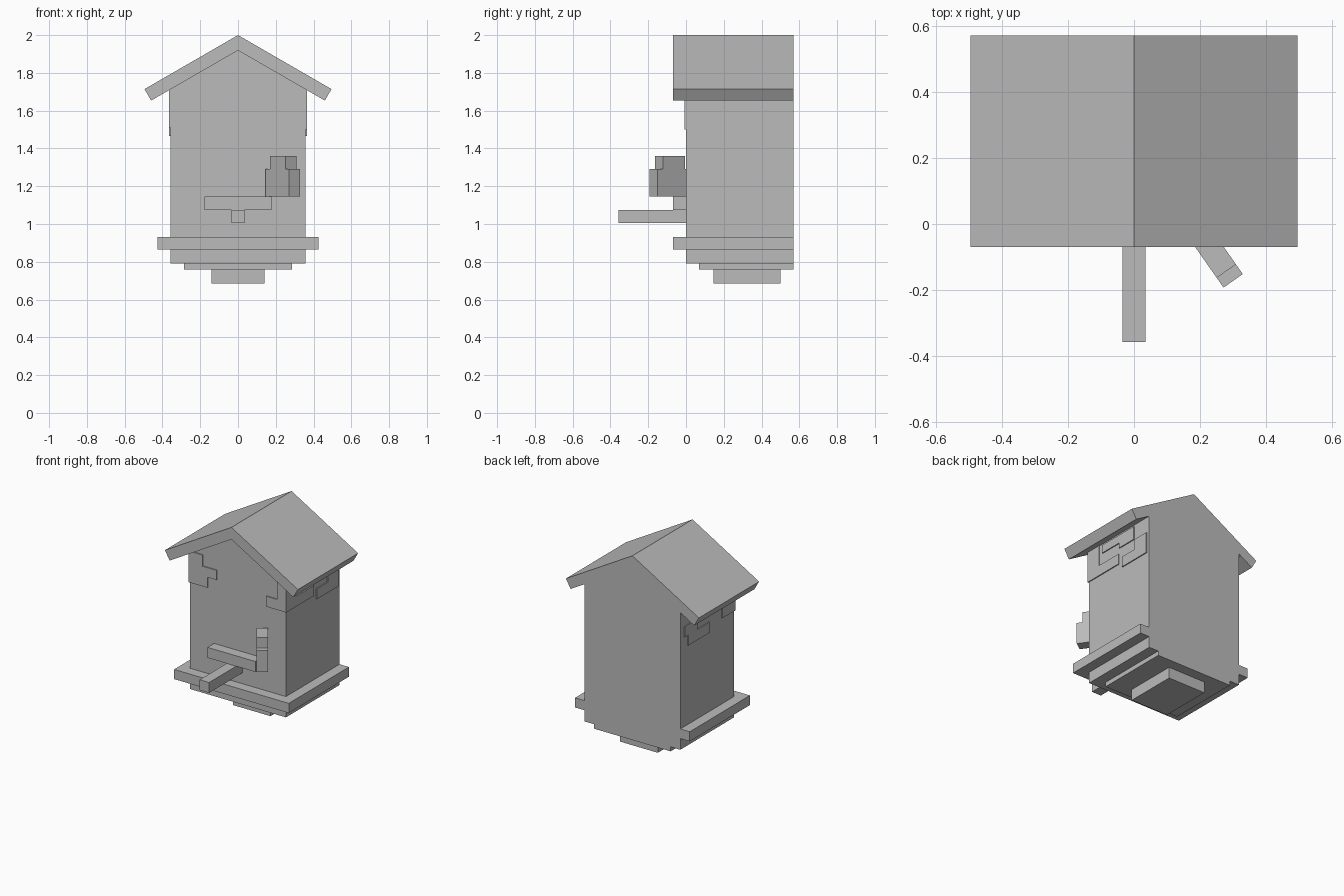
import bpy, bmesh, math
from mathutils import Matrix, Vector

if "Cube" in bpy.data.objects:
    bpy.data.objects.remove(bpy.data.objects["Cube"], do_unlink=True)

stone = bpy.data.materials.new("stone_grey")
stone.use_nodes = True
GREY = (0.5, 0.5, 0.5, 1)
stone.diffuse_color = GREY
stone.node_tree.nodes["Principled BSDF"].inputs["Base Color"].default_value = GREY

BACK = 0.57
HALF = 0.357


def finish(name, bm):
    bmesh.ops.recalc_face_normals(bm, faces=bm.faces)
    mesh = bpy.data.meshes.new(name)
    bm.to_mesh(mesh)
    bm.free()
    mesh.materials.append(stone)
    obj = bpy.data.objects.new(name, mesh)
    bpy.context.collection.objects.link(obj)
    return obj


def add_box(bm, x, y, z):
    """Box given as (min, max) ranges."""
    size = [r[1] - r[0] for r in (x, y, z)]
    mid = [(r[0] + r[1]) / 2 for r in (x, y, z)]
    bmesh.ops.create_cube(bm, size=1, matrix=Matrix.Translation(mid) @ Matrix.Diagonal((*size, 1)))


def box(name, x, y, z):
    bm = bmesh.new()
    add_box(bm, x, y, z)
    return finish(name, bm)


def prism(name, profile, y0, y1):
    """Extrude an (x, z) outline along y."""
    bm = bmesh.new()
    face = bm.faces.new([bm.verts.new((x, y0, z)) for x, z in profile])
    out = bmesh.ops.extrude_face_region(bm, geom=[face])
    verts = [v for v in out["geom"] if isinstance(v, bmesh.types.BMVert)]
    bmesh.ops.translate(bm, verts=verts, vec=(0, y1 - y0, 0))
    return finish(name, bm)


def mirrored(half):
    """Close a right-hand outline that starts at the top centre."""
    return half + [(-x, z) for x, z in reversed(half) if x > 0]


# Gabled house body and pitched roof
ridge, under = 2.0, 1.919
slope = math.tan(math.radians(30))
prism("house_body", mirrored([(0, under), (HALF, under - HALF * slope), (HALF, 0.79)]), 0, BACK)
eave = [(0.495, ridge - 0.495 * slope), (0.46, under - 0.46 * slope)]
prism("roof", [(0, ridge)] + eave + [(0, under)] + [(-x, z) for x, z in reversed(eave)], -0.07, BACK)

# Ledge and stepped base
box("ledge", (-0.427, 0.427), (-0.07, BACK), (0.865, 0.93))
box("base_step", (-0.285, 0.285), (0.07, BACK), (0.76, 0.79))
box("base_foot", (-0.14, 0.14), (0.145, 0.5), (0.685, 0.76))

# Perch and sill
box("perch", (-0.035, 0.035), (-0.357, 0), (1.005, 1.075))
box("sill", (-0.178, 0.178), (-0.07, 0), (1.075, 1.145))

# Small bird, turned on the end of the sill
bm = bmesh.new()
add_box(bm, (-0.0355, 0.0355), (0, 0.218), (1.145, 1.29))
add_box(bm, (-0.0355, 0.0355), (0.036, 0.178), (1.29, 1.36))
bmesh.ops.transform(bm, verts=bm.verts,
                    matrix=Matrix.Translation((0.3, -0.172, 0)) @ Matrix.Rotation(math.radians(35), 4, "Z"))
finish("bird", bm)

# Raised bricks: (start, end, bottom, top) along each wall
LIFT = 0.007
front = [(-HALF - LIFT, -0.223, 1.51, 1.58), (-HALF - LIFT, -0.156, 1.58, 1.645),
         (-HALF - LIFT, -0.26, 1.645, 1.72),
         (0.215, HALF + LIFT, 1.5, 1.57), (0.297, HALF + LIFT, 1.57, 1.72)]
left = [(0, 0.285, 1.5, 1.57), (0, 0.1, 1.57, 1.72), (0.13, 0.43, 1.645, 1.7),
        (0.29, 0.43, 1.61, 1.645), (0.32, 0.55, 1.465, 1.535), (0.435, 0.55, 1.535, 1.605)]
right = [(0, 0.13, 1.51, 1.58), (0, 0.2, 1.58, 1.645), (0, 0.1, 1.645, 1.72),
         (0.27, 0.495, 1.465, 1.535), (0.4, 0.53, 1.535, 1.605)]

bm = bmesh.new()
for a, b, low, high in front:
    add_box(bm, (a, b), (-LIFT, 0.01), (low, high))
finish("front_bricks", bm)
for name, rows, sign in (("left_bricks", left, 1), ("right_bricks", right, -1)):
    bm = bmesh.new()
    for a, b, low, high in rows:
        add_box(bm, sorted((sign * (HALF - 0.01), sign * (HALF + LIFT))), (a, b), (low, high))
    finish(name, bm)
